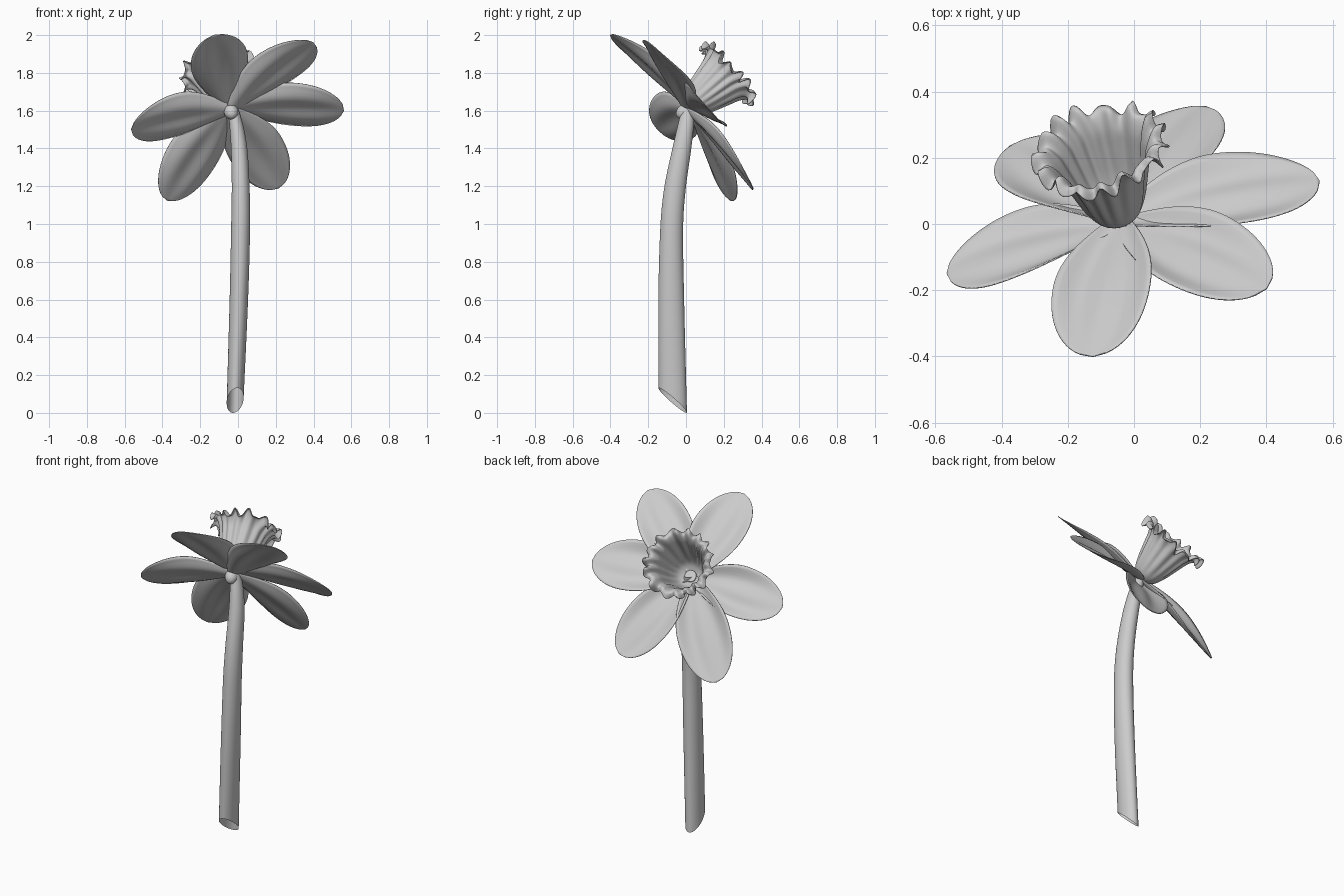
import bpy
from math import sin, cos, pi
from mathutils import Vector

if "Cube" in bpy.data.objects:
    bpy.data.objects.remove(bpy.data.objects["Cube"])

AXIS = Vector((-0.22, 0.71, 0.67)).normalized()   # way the petals face
CUP_AXIS = Vector((-0.21, 0.745, 0.63)).normalized()   # trumpet droops slightly
CENTRE = Vector((-0.04, 0.0, 1.605))


def grid_object(name, rows, closed=False, thick=0.0):
    """Skin a list of point rows into a smooth sheet or tube."""
    n = len(rows[0])
    faces = []
    for i in range(len(rows) - 1):
        for j in range(n if closed else n - 1):
            k = (j + 1) % n
            faces.append((i * n + j, i * n + k, (i + 1) * n + k, (i + 1) * n + j))
    mesh = bpy.data.meshes.new(name)
    mesh.from_pydata([p for r in rows for p in r], [], faces)
    ob = bpy.data.objects.new(name, mesh)
    bpy.context.collection.objects.link(ob)
    for o in bpy.context.selected_objects:
        o.select_set(False)
    bpy.context.view_layer.objects.active = ob
    ob.select_set(True)
    bpy.ops.object.shade_smooth_by_angle(angle=0.9)
    if thick:
        m = ob.modifiers.new("thickness", 'SOLIDIFY')
        m.thickness = thick
        m.offset = 0
    return ob


def interp(keys, t):
    """Smooth (Catmull-Rom) lookup in a table of (t, values...)."""
    i = 0
    while i < len(keys) - 2 and t > keys[i + 1][0]:
        i += 1
    a, b = keys[i], keys[i + 1]
    p, q = keys[max(i - 1, 0)], keys[min(i + 2, len(keys) - 1)]
    h = b[0] - a[0]
    s = (t - a[0]) / h
    out = []
    for c in range(1, len(a)):
        m0 = (b[c] - p[c]) / (b[0] - p[0]) * h
        m1 = (q[c] - a[c]) / (q[0] - a[0]) * h
        out.append((2*s**3 - 3*s**2 + 1) * a[c] + (s**3 - 2*s**2 + s) * m0
                   + (3*s**2 - 2*s**3) * b[c] + (s**3 - s**2) * m1)
    return out


# Stem: oval tube, open at the slanted cut foot (z, x, y, radius x, radius y)
stem_keys = [(0.0, -0.015, -0.07, 0.045, 0.075), (0.6, 0.005, -0.078, 0.049, 0.068),
             (1.0, 0.014, -0.075, 0.05, 0.06), (1.2, 0.014, -0.057, 0.047, 0.057),
             (1.4, 0.006, -0.022, 0.043, 0.05), (1.53, -0.01, 0.0, 0.036, 0.042),
             (1.62, -0.03, 0.012, 0.028, 0.032)]
rows = []
for i in range(37):
    z = 1.62 * i / 36
    x, y, rx, ry = interp(stem_keys, z)
    ring = []
    for j in range(32):
        a = 2 * pi * j / 32
        slant = 0.066 * (1 - sin(a - 0.25)) * max(0, 1 - z / 0.8)
        ring.append(Vector((x + rx * cos(a), y + ry * sin(a), z + slant)))
    rows.append(ring)
grid_object("stem", rows, closed=True)

# Swollen seed pod behind the petals
bpy.ops.mesh.primitive_uv_sphere_add(segments=24, ring_count=12, radius=0.042,
                                     location=CENTRE - AXIS * 0.015)
pod = bpy.context.object
pod.name = "seed_pod"
pod.scale = (0.9, 0.9, 1.1)
pod.rotation_euler = AXIS.to_track_quat('Z', 'Y').to_euler()
bpy.ops.object.shade_smooth_by_angle()

# Petals: tip point, half width, layer offset, twist about the petal's length
petals = [((-0.125, -0.40, 2.0), 0.155, 0.012, 0.1), ((0.40, -0.195, 1.96), 0.15, -0.008, 0.1),
          ((0.56, 0.13, 1.60), 0.155, 0.012, 0.1), ((0.215, 0.355, 1.19), 0.15, -0.008, 0.1),
          ((-0.375, 0.235, 1.125), 0.155, 0.012, 0.1), ((-0.565, -0.15, 1.50), 0.15, -0.008, 0.1)]
for k, (tip, half, lift, twist) in enumerate(petals):
    base = CENTRE + AXIS * lift
    along = Vector(tip) - base
    side = AXIS.cross(along).normalized()
    up = along.cross(side).normalized()
    rows = []
    for i in range(29):
        u = sin(pi / 2 * i / 28) * 0.5 + 0.5 * (i / 28)
        if u > 0.55:
            w = max(0.0, 1 - ((u - 0.55) / 0.45) ** 2.2) ** 0.55
        else:
            w = 0.2 + 0.8 * sin(pi / 2 * u / 0.55)
        w = max(w, 0.02)
        row = []
        for j in range(17):
            v = j / 8 - 1
            h = 0.065 * v * v * (1 - u) * w                  # cupped near the base
            h += 0.008 * cos(2 * pi * v) * sin(pi * u) * w   # lengthwise folds
            h += twist * (1 - u) * v * half * w + 0.008 * sin(pi * u)
            row.append(base + along * u + side * (v * half * w) + up * h)
        rows.append(row)
    grid_object(f"petal_{k + 1}", rows, thick=0.004)

# Trumpet: fluted cup with a ruffled, curled rim (step, height, radius, ripple)
cup_keys = [(0, 0.015, 0.03, 0.0), (1, 0.05, 0.07, 0.0), (2, 0.11, 0.097, 0.003),
            (3, 0.19, 0.120, 0.006), (4, 0.262, 0.142, 0.008),
            (5, 0.305, 0.172, 0.012), (6, 0.297, 0.2, 0.018)]
ex = CUP_AXIS.cross(Vector((0, 0, 1))).normalized()
ey = CUP_AXIS.cross(ex)
rows = []
for i in range(31):
    t = i / 5
    h, r, rip = interp(cup_keys, t)
    edge = max(0, (t - 3.8) / 2.2)
    ring = []
    for j in range(192):
        a = 2 * pi * j / 192
        phase = 15 * a + 0.9 * sin(3 * a)
        rr = r + rip * 0.7 * sin(phase)
        hh = h + edge * (0.022 * cos(phase) + 0.01 * sin(22 * a + 1.3 * sin(2 * a))
                         + 0.01 * sin(4 * a))
        ring.append(CENTRE + CUP_AXIS * hh + (ex * cos(a) + ey * sin(a)) * rr)
    rows.append(ring)
grid_object("trumpet", rows, closed=True, thick=0.004)

# Floor of the trumpet
bpy.ops.mesh.primitive_cylinder_add(vertices=32, radius=0.034, depth=0.02,
                                    location=CENTRE + CUP_AXIS * 0.02)
floor = bpy.context.object
floor.name = "trumpet_floor"
floor.rotation_euler = CUP_AXIS.to_track_quat('Z', 'Y').to_euler()
bpy.ops.object.shade_smooth_by_angle()
